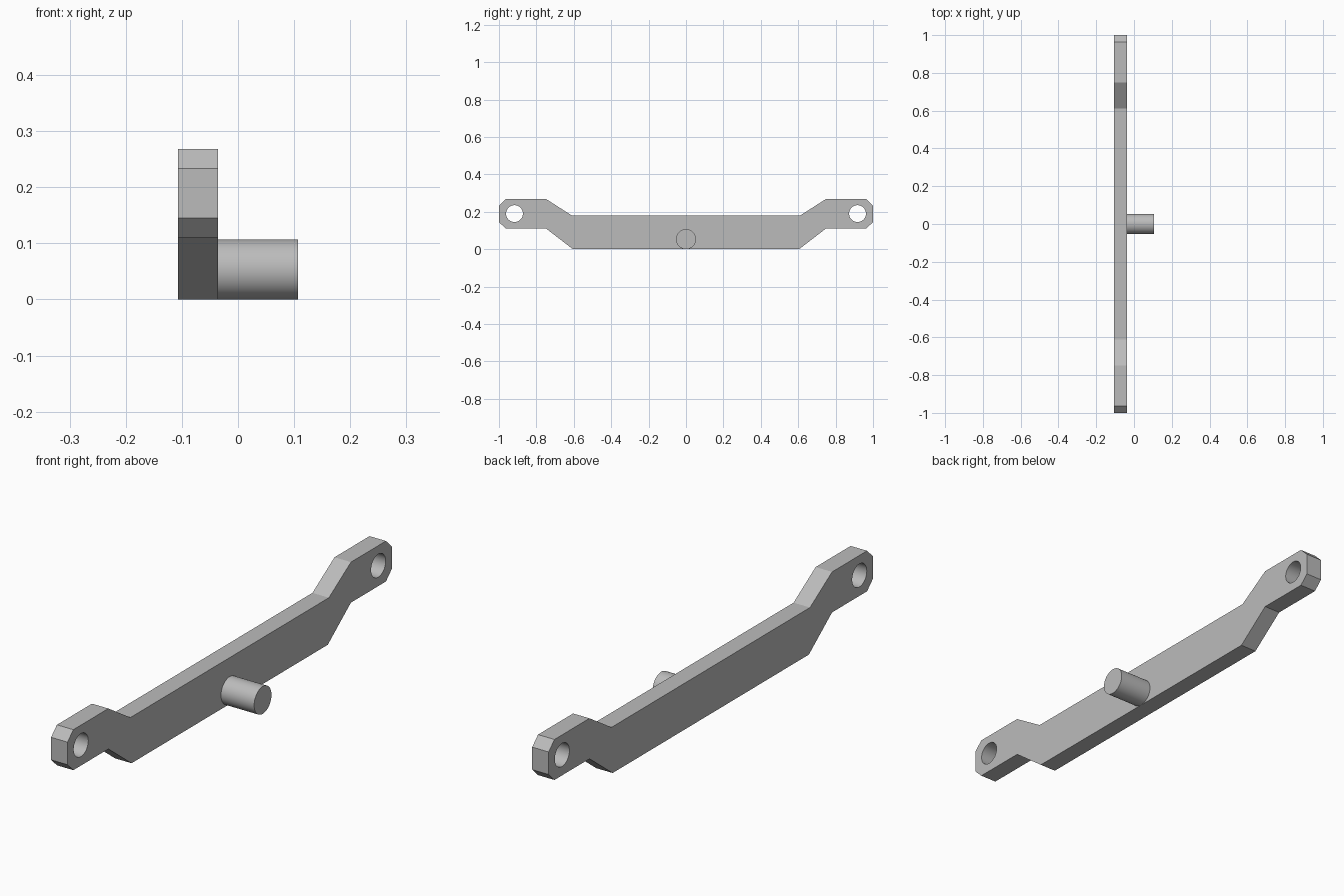
import bpy
import bmesh
import math

cube = bpy.data.objects.get("Cube")
if cube:
    bpy.data.objects.remove(cube, do_unlink=True)

BACK, FACE, TIP = -0.107, -0.036, 0.107   # x of plate back, plate face, pin tip
PIN_R = 0.0535
HOLE_Y, HOLE_Z, HOLE_R = 0.917, 0.19, 0.045

grey = bpy.data.materials.new("plain_grey")
grey.use_nodes = True
colour = (0.5, 0.5, 0.5, 1)
grey.diffuse_color = colour
grey.node_tree.nodes["Principled BSDF"].inputs["Base Color"].default_value = colour


def cylinder_x(name, x0, x1, y, z, radius):
    """Cylinder lying along x."""
    bpy.ops.mesh.primitive_cylinder_add(
        vertices=64, radius=radius, depth=x1 - x0,
        location=((x0 + x1) / 2, y, z), rotation=(0, math.pi / 2, 0))
    obj = bpy.context.object
    obj.name = name
    obj.data.materials.append(grey)
    return obj


def smooth(obj):
    bpy.ops.object.select_all(action='DESELECT')
    obj.select_set(True)
    bpy.context.view_layer.objects.active = obj
    bpy.ops.object.shade_smooth_by_angle(angle=math.radians(30))


# Bar: half outline from bottom to top, mirrored across y and extruded in x
half = [(0.605, 0), (0.748, 0.11), (0.964, 0.11), (1, 0.145),
        (1, 0.233), (0.964, 0.268), (0.748, 0.268), (0.612, 0.181)]
outline = half + [(-y, z) for y, z in reversed(half)]
bm = bmesh.new()
face = bm.faces.new([bm.verts.new((BACK, y, z)) for y, z in outline])
ext = bmesh.ops.extrude_face_region(bm, geom=[face])
moved = [v for v in ext["geom"] if isinstance(v, bmesh.types.BMVert)]
bmesh.ops.translate(bm, verts=moved, vec=(FACE - BACK, 0, 0))
bmesh.ops.recalc_face_normals(bm, faces=bm.faces)
mesh = bpy.data.meshes.new("bar")
bm.to_mesh(mesh)
bm.free()
mesh.materials.append(grey)
bar = bpy.data.objects.new("bar", mesh)
bpy.context.collection.objects.link(bar)

# Bolt holes through both raised ends
cutters = []
for side, label in ((1, "back"), (-1, "front")):
    cutter = cylinder_x(label + "_hole_cutter", BACK - 0.05, FACE + 0.05,
                        side * HOLE_Y, HOLE_Z, HOLE_R)
    cut = bar.modifiers.new(label + "_hole", 'BOOLEAN')
    cut.operation = 'DIFFERENCE'
    cut.solver = 'EXACT'
    cut.object = cutter
    cutters.append(cutter)

# Apply the cuts and drop the cutters
bpy.ops.object.select_all(action='DESELECT')
bar.select_set(True)
bpy.context.view_layer.objects.active = bar
for name in [m.name for m in bar.modifiers]:
    bpy.ops.object.modifier_apply(modifier=name)
for cutter in cutters:
    bpy.data.objects.remove(cutter, do_unlink=True)
smooth(bar)

# Pin on the middle of the plate face
pin = cylinder_x("pin", FACE, TIP, 0, PIN_R, PIN_R)
smooth(pin)
